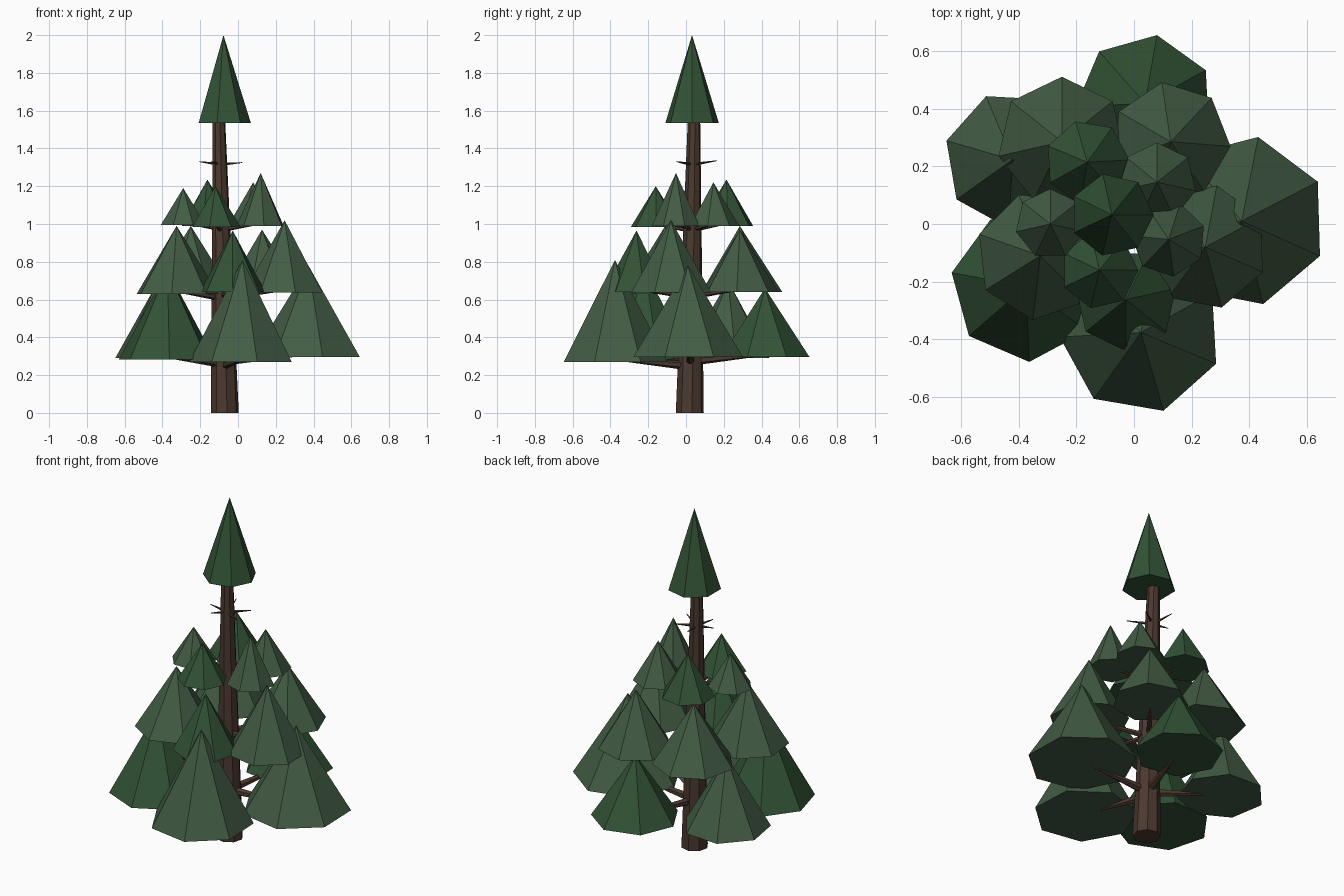
import bpy
from math import radians
from mathutils import Vector

if "Cube" in bpy.data.objects:
    bpy.data.objects.remove(bpy.data.objects["Cube"])


def material(name, col):
    m = bpy.data.materials.new(name)
    m.diffuse_color = (*col, 1)
    m.use_nodes = True
    m.node_tree.nodes["Principled BSDF"].inputs["Base Color"].default_value = m.diffuse_color
    return m


BARK = material("bark", (0.07, 0.04, 0.028))
LIGHT = material("light_needles", (0.055, 0.107, 0.058))
DARK = material("dark_needles", (0.032, 0.085, 0.036))


def taper(name, a, b, r1, r2, sides, mat, turn=0):
    """Flat-shaded cone from point a to point b."""
    a, b = Vector(a), Vector(b)
    d = b - a
    bpy.ops.mesh.primitive_cone_add(vertices=sides, radius1=r1, radius2=r2,
                                    depth=d.length, location=(a + b) / 2)
    o = bpy.context.object
    o.name = name
    if abs(d.x) + abs(d.y) < 1e-4:
        # first vertex of the primitive points along +y
        o.rotation_euler = (0, 0, radians(turn - 90))
    else:
        o.rotation_euler = d.to_track_quat('Z', 'Y').to_euler()
    o.data.materials.append(mat)
    return o


# Trunk, leaning slightly
BASE, TOP = Vector((-0.07, 0.02, 0)), Vector((-0.102, 0.043, 1.6))
trunk = taper("trunk", BASE, TOP, 0.075, 0.032, 8, BARK)
for v in trunk.data.vertices:          # keep the foot level on the ground
    w = trunk.rotation_euler.to_matrix() @ v.co + trunk.location
    if w.z < 0.1:
        w.z = 0
        v.co = trunk.rotation_euler.to_matrix().transposed() @ (w - trunk.location)


def trunk_at(z):
    return BASE.lerp(TOP, z / 1.6)


# Foliage clumps: x, y, base z, apex z, radius, corner angle, material
tiers = {
    "lower": (0.026, [
        (0.024, -0.376, 0.27, 0.81, 0.282, -74, LIGHT),
        (0.373, 0.01, 0.297, 0.78, 0.297, -24, LIGHT),
        (-0.374, -0.216, 0.282, 0.76, 0.262, 221, DARK),
        (-0.421, 0.223, 0.29, 0.70, 0.238, 164, LIGHT),
        (0.038, 0.418, 0.295, 0.66, 0.24, 80, DARK)]),
    "middle": (0.02, [
        (0.247, -0.08, 0.637, 1.02, 0.217, 28, LIGHT),
        (0.127, 0.285, 0.64, 0.97, 0.208, 47, LIGHT),
        (-0.25, 0.285, 0.64, 0.99, 0.225, 90, LIGHT),
        (-0.325, -0.11, 0.63, 0.99, 0.224, 212, LIGHT),
        (-0.028, -0.262, 0.64, 0.965, 0.178, 270, DARK)]),
    "upper": (0.014, [
        (0.12, -0.053, 0.99, 1.27, 0.13, 72, LIGHT),
        (0.08, 0.145, 0.99, 1.22, 0.137, 90, LIGHT),
        (-0.162, 0.214, 0.99, 1.235, 0.147, 106, DARK),
        (-0.29, 0.0, 0.995, 1.19, 0.122, 90, LIGHT),
        (-0.12, -0.16, 0.985, 1.20, 0.135, 0, DARK)]),
}
for tier, (thick, clumps) in tiers.items():
    for i, (x, y, z0, z1, r, turn, mat) in enumerate(clumps, 1):
        taper(f"{tier}_foliage_{i}", (x, y, z0), (x, y, z1), r, 0, 7, mat, turn)
        # Branch that carries the clump
        taper(f"{tier}_branch_{i}", trunk_at(z0 - 0.02), (x, y, z0 + 0.012),
              thick, 0.004, 6, BARK)

# Bare twigs under the crown
for i, (dx, dy, dz) in enumerate([(0.118, -0.075, 0.01), (0.105, 0.07, 0.01),
                                  (-0.03, 0.125, 0.02), (-0.11, 0.0, 0.015),
                                  (-0.045, -0.09, 0.015)], 1):
    p = trunk_at(1.315)
    taper(f"twig_{i}", p, p + Vector((dx, dy, dz)), 0.01, 0.002, 5, BARK)

# Crown
taper("crown_foliage", (-0.077, 0.032, 1.535), (-0.077, 0.032, 2.0), 0.145, 0, 7, DARK, 51)
